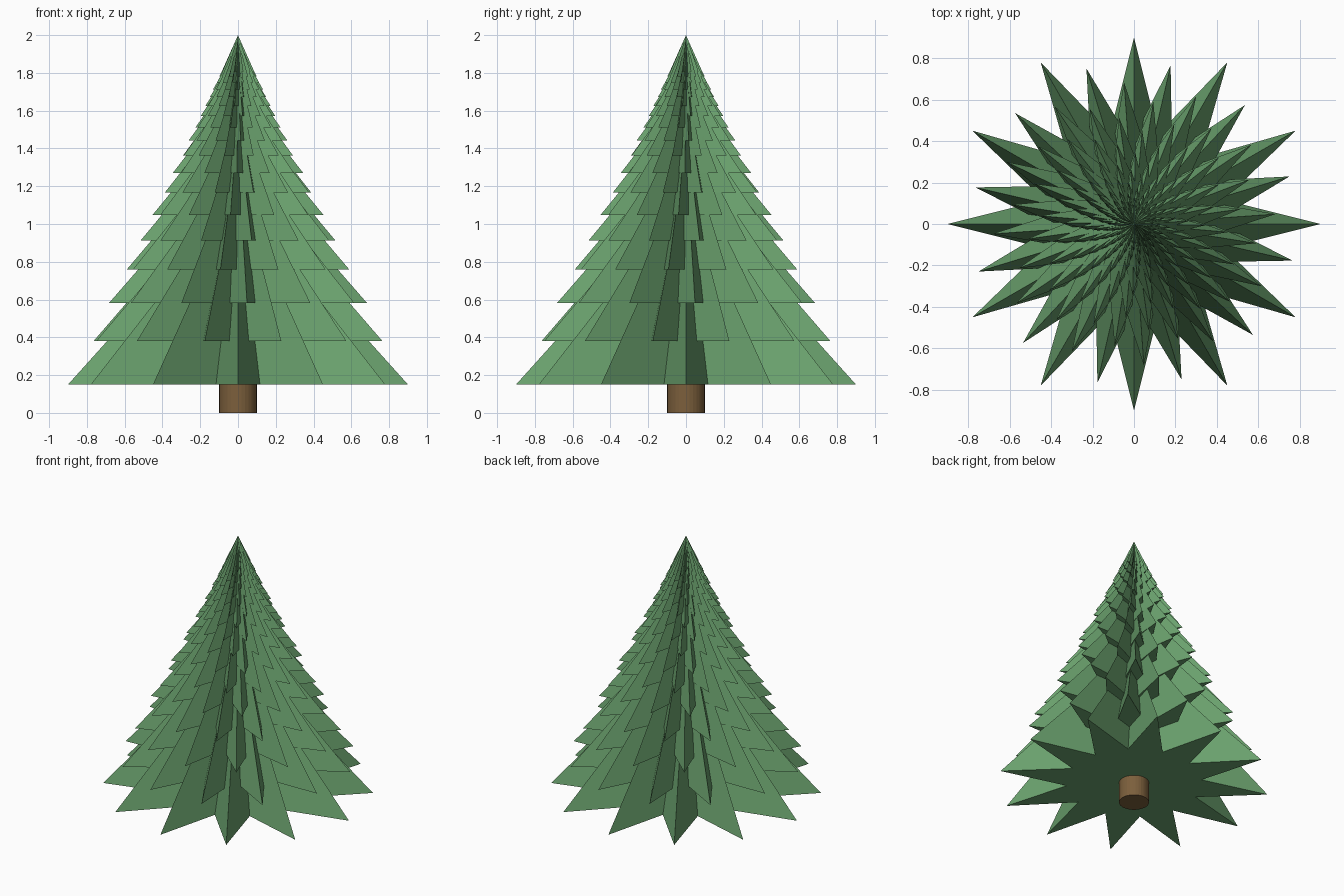
import bpy, bmesh
from math import cos, sin, pi, radians

if "Cube" in bpy.data.objects:
    bpy.data.objects.remove(bpy.data.objects["Cube"])

def material(name, color):
    m = bpy.data.materials.new(name)
    m.diffuse_color = color
    m.use_nodes = True
    m.node_tree.nodes["Principled BSDF"].inputs["Base Color"].default_value = m.diffuse_color
    return m

GREEN = material("needles", (0.15, 0.37, 0.16, 1))
BROWN = material("bark", (0.20, 0.115, 0.045, 1))

POINTS, TIERS, TWIST = 12, 18, radians(17)

def star_cone(name, z, r, height, turn):
    """Twelve-pointed star base drawn up to a single apex."""
    bm = bmesh.new()
    ring = []
    for i in range(POINTS * 2):
        rad = r if i % 2 == 0 else r * 0.5
        a = turn + i * pi / POINTS
        ring.append(bm.verts.new((rad * cos(a), rad * sin(a), z)))
    apex = bm.verts.new((0, 0, z + height))
    hub = bm.verts.new((0, 0, z))
    for i, v in enumerate(ring):
        w = ring[(i + 1) % len(ring)]
        bm.faces.new((v, w, apex))
        bm.faces.new((w, v, hub))
    me = bpy.data.meshes.new(name)
    bm.to_mesh(me)
    bm.free()
    me.materials.append(GREEN)
    ob = bpy.data.objects.new(name, me)
    bpy.context.collection.objects.link(ob)

# Branch tiers, each smaller, higher and turned from the one below
for n in range(TIERS):
    z = 2 - 1.85 * 0.8755 ** n
    r = 0.9 * 0.872 ** n
    height = r + 0.1 if n < TIERS - 1 else 2 - z
    star_cone(f"branch_tier_{n + 1}", z, r, height, n * TWIST)

# Trunk
bpy.ops.mesh.primitive_cylinder_add(vertices=32, radius=0.1, depth=0.15, location=(0, 0, 0.075))
trunk = bpy.context.object
trunk.name = "trunk"
trunk.data.materials.append(BROWN)
